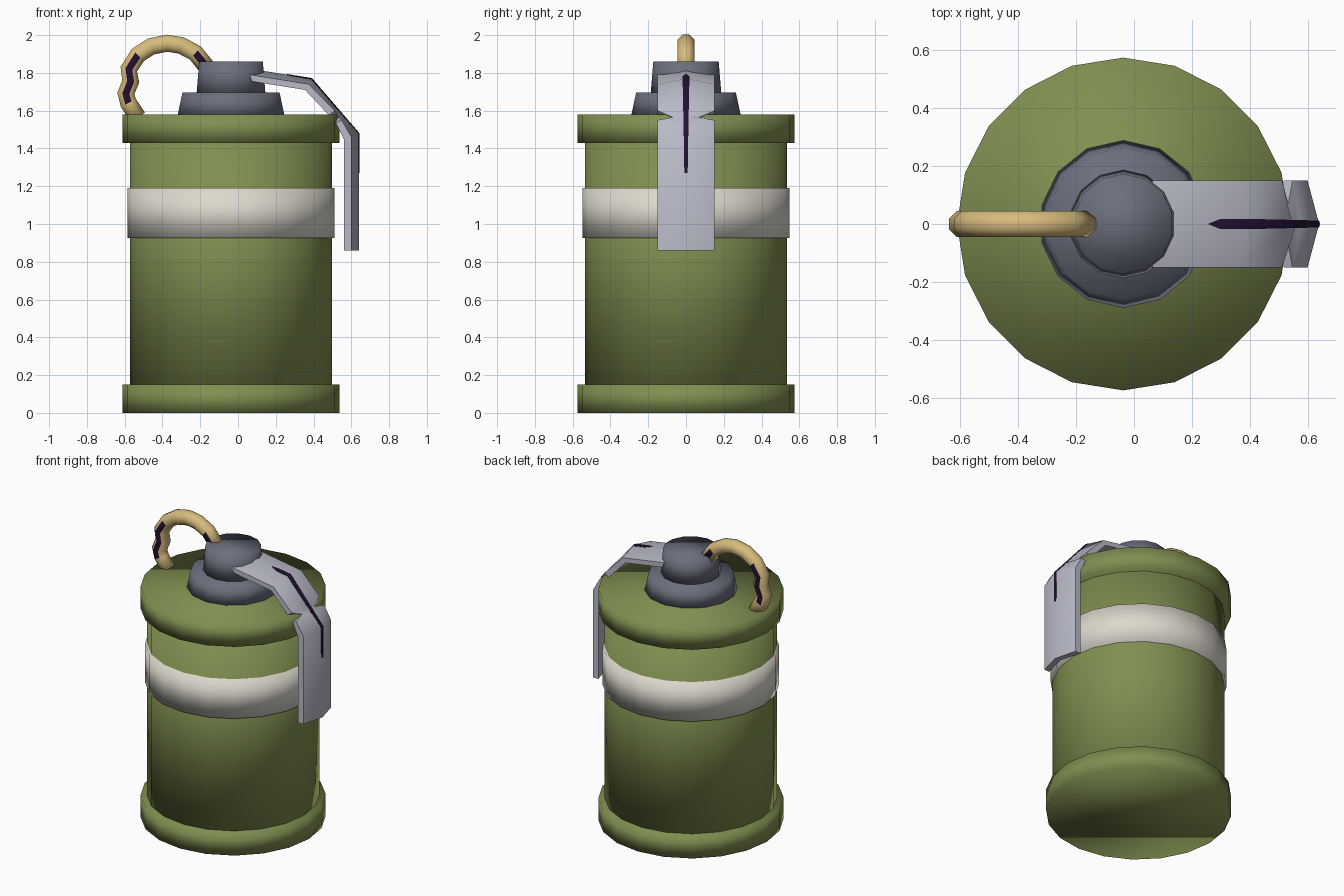
import bpy, bmesh, math
from mathutils import Vector

if "Cube" in bpy.data.objects:
    bpy.data.objects.remove(bpy.data.objects["Cube"])

CX = -0.037  # axis of the canister


def material(name, rgb):
    m = bpy.data.materials.new(name)
    m.diffuse_color = (*rgb, 1)
    m.use_nodes = True
    m.node_tree.nodes["Principled BSDF"].inputs["Base Color"].default_value = m.diffuse_color
    return m


olive = material("olive green", (0.215, 0.275, 0.08))
cream = material("off white", (0.72, 0.69, 0.61))
slate = material("slate grey", (0.147, 0.156, 0.205))
steel = material("pale steel", (0.48, 0.49, 0.57))
brass = material("brass yellow", (0.68, 0.50, 0.20))
dark = material("dark purple", (0.016, 0.005, 0.03))


def loft(name, sections, mats, angle=180, dark_rule=None):
    """Bridge equal-sized closed sections into a capped solid."""
    bm = bmesh.new()
    rows = [[bm.verts.new(p) for p in s] for s in sections]
    n = len(rows[0])
    for a, b in zip(rows, rows[1:]):
        for i in range(n):
            j = (i + 1) % n
            bm.faces.new((a[i], a[j], b[j], b[i]))
    bm.faces.new(rows[0][::-1])
    bm.faces.new(rows[-1])
    bmesh.ops.recalc_face_normals(bm, faces=bm.faces)
    if dark_rule:
        for f in bm.faces:
            f.material_index = int(dark_rule(f))
    me = bpy.data.meshes.new(name)
    bm.to_mesh(me)
    bm.free()
    for m in mats:
        me.materials.append(m)
    ob = bpy.data.objects.new(name, me)
    bpy.context.collection.objects.link(ob)
    bpy.ops.object.select_all(action='DESELECT')
    ob.select_set(True)
    bpy.context.view_layer.objects.active = ob
    if angle >= 180:
        bpy.ops.object.shade_smooth()
    else:
        bpy.ops.object.shade_smooth_by_angle(angle=math.radians(angle))
    return ob


def drum(name, profile, sides, mat):
    """Round part on the canister axis from (radius, height) pairs."""
    def circle(r, z):
        angles = [math.pi / 2 + 2 * math.pi * i / sides for i in range(sides)]
        return [(CX + r * math.cos(a), r * math.sin(a), z) for a in angles]
    return loft(name, [circle(r, z) for r, z in profile], [mat])


# Canister: rims, body, painted band
drum("bottom_rim", [(0.575, 0), (0.575, 0.15)], 20, olive)
drum("body", [(0.535, 0.08), (0.535, 1.50)], 20, olive)
drum("band", [(0.548, 0.925), (0.548, 1.19)], 20, cream)
drum("top_rim", [(0.575, 1.43), (0.575, 1.58)], 20, olive)

# Stepped neck
drum("neck_base", [(0.29, 1.575), (0.264, 1.695)], 14, slate)
drum("neck_top", [(0.187, 1.69), (0.173, 1.86)], 14, slate)

# Pull ring: octagonal tube swept along a bent arc, worn patch on its sides
path = [Vector((x, 0, z)) for x, z in [
    (-0.165, 1.83), (-0.225, 1.905), (-0.30, 1.945), (-0.375, 1.957),
    (-0.46, 1.94), (-0.53, 1.895), (-0.578, 1.82), (-0.568, 1.755),
    (-0.594, 1.69), (-0.58, 1.64), (-0.53, 1.565)]]
tube = []
for i, p in enumerate(path):
    t = (path[min(i + 1, len(path) - 1)] - path[max(i - 1, 0)]).normalized()
    side = Vector((0, 1, 0))
    up = t.cross(side)
    tube.append([p + 0.049 * (math.cos(a) * side + math.sin(a) * up)
                 for a in [math.pi * (k + 0.5) / 4 for k in range(8)]])
loft("pull_ring", tube, [brass, dark],
     dark_rule=lambda f: abs(f.normal.y) > 0.85
     and 1.65 < f.calc_center_median().z < 1.87)

# Lever: ridged sheet; each row is ridge x,z / edge x,z / half width / inward x,z
rows = [
    (0.075, 1.82, 0.063, 1.79, 0.15, 0.01, -0.035),
    (0.39, 1.77, 0.375, 1.74, 0.15, -0.02, -0.03),
    (0.545, 1.59, 0.512, 1.60, 0.15, -0.03, -0.025),
    (0.56, 1.573, 0.533, 1.565, 0.07, -0.03, -0.02),
    (0.575, 1.556, 0.548, 1.55, 0.15, -0.03, -0.015),
    (0.64, 1.48, 0.60, 1.46, 0.15, -0.04, -0.01),
    (0.64, 0.86, 0.60, 0.86, 0.15, -0.04, 0),
]
sheet = [[(ex, -w, ez), (rx, 0, rz), (ex, w, ez),
          (ex + dx, w, ez + dz), (rx + dx, 0, rz + dz), (ex + dx, -w, ez + dz)]
         for rx, rz, ex, ez, w, dx, dz in rows]
loft("lever", sheet, [steel], 55)

# Dark worn streak along the ridge of the lever: ridge x,z, half width, outward x,z
streak = [
    (0.26, 1.791, 0.002, 0.15, 0.99), (0.30, 1.784, 0.018, 0.15, 0.99),
    (0.39, 1.77, 0.018, 0.5, 0.87), (0.64, 1.48, 0.012, 0.92, 0.38),
    (0.64, 1.34, 0.011, 1, 0), (0.64, 1.27, 0.008, 1, 0)]
strip = []
for x, z, w, nx, nz in streak:
    def at(y, h):
        return (x + nx * h, y, z + nz * h)
    drop = -0.27 * w
    strip.append([at(-w, drop + 0.003), at(0, 0.003), at(w, drop + 0.003),
                  at(w, drop - 0.003), at(0, -0.003), at(-w, drop - 0.003)])
loft("lever_streak", strip, [dark], 40)
